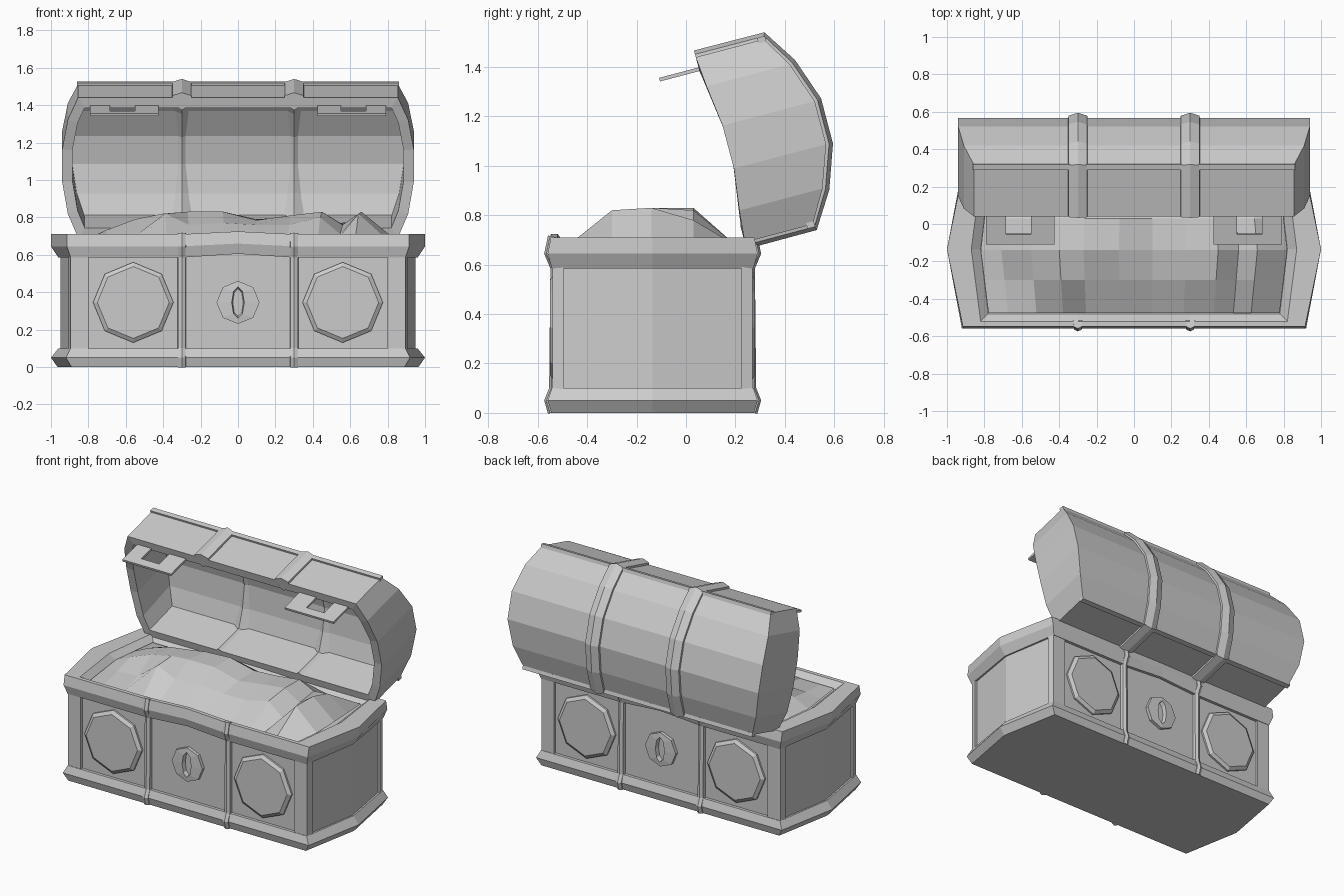
import bpy, bmesh
from math import cos, sin, pi, radians
from mathutils import Vector, Matrix

if "Cube" in bpy.data.objects:
    bpy.data.objects.remove(bpy.data.objects["Cube"])

CY = -0.135                                   # centre of the chest body in y
LID = Matrix.Translation((0, 0.235, 0.70)) @ Matrix.Rotation(radians(-75.2), 4, 'X')


def loft(name, rings, closed=True, cap0=True, cap1=True, mat=None, drop=None):
    """Skin equal-length rings of points into one flat-shaded object."""
    bm = bmesh.new()
    vs = [[bm.verts.new(p) for p in r] for r in rings]
    n = len(rings[0])
    for a, b in zip(vs, vs[1:]):
        for i in range(n if closed else n - 1):
            j = (i + 1) % n
            bm.faces.new((a[i], a[j], b[j], b[i]))
    if closed and cap0:
        bm.faces.new(vs[0])
    if closed and cap1:
        bm.faces.new(vs[-1])
    bmesh.ops.recalc_face_normals(bm, faces=bm.faces)
    if drop:
        bmesh.ops.delete(bm, geom=[f for f in bm.faces if drop(f)], context='FACES')
    me = bpy.data.meshes.new(name)
    bm.to_mesh(me)
    bm.free()
    ob = bpy.data.objects.new(name, me)
    bpy.context.collection.objects.link(ob)
    if mat:
        ob.matrix_world = mat
    return ob


def plan(z, c, e, h, bulge=0.0):
    """Chest footprint: long front and back, ends folded to a point."""
    xs = [-c, -0.3, 0, 0.3, c]
    zz = lambda x: z + (bulge if x == 0 else 0)
    return ([(x, CY - h, zz(x)) for x in xs] + [(e, CY, z)] +
            [(x, CY + h, zz(x)) for x in xs[::-1]] + [(-e, CY, z)])


def strap(name, path, x, section, centre, mat=None, sign=1):
    """Sweep a peaked section along a (y, z) path, facing away from centre."""
    pts = [Vector(p) for p in path]
    rings = []
    for i, p in enumerate(pts):
        t = (pts[min(i + 1, len(pts) - 1)] - pts[max(i - 1, 0)]).normalized()
        n = Vector((t.y, -t.x))
        if n.dot(p - Vector(centre)) < 0:
            n = -n
        rings.append([(x + dx, p.x + n.x * h * sign, p.y + n.y * h * sign) for dx, h in section])
    return loft(name, rings, mat=mat)


def octagon(rx, rz, cx, y, cz=0.345):
    return [(cx + rx * cos(k * pi / 4), y, cz + rz * sin(k * pi / 4)) for k in range(8)]


# chest body with bottom and top rims
loft("body", [plan(0.08, 0.885, 0.95, 0.388), plan(0.63, 0.885, 0.95, 0.388)])
loft("bottom_rim", [plan(0, 0.89, 0.965, 0.41), plan(0.05, 0.92, 1.0, 0.425),
                    plan(0.10, 0.895, 0.96, 0.408), plan(0.10, 0.86, 0.92, 0.37)])
loft("top_rim", [plan(0.585, 0.86, 0.92, 0.37, 0.02), plan(0.585, 0.895, 0.96, 0.408, 0.02),
                 plan(0.645, 0.915, 1.0, 0.425, 0.015), plan(0.71, 0.915, 1.0, 0.412, 0.015),
                 plan(0.71, 0.82, 0.87, 0.385, 0.015), plan(0.67, 0.78, 0.82, 0.345)])

# corner posts, straps, medallions and lock plates on front and back
rim_path = [(0.41, 0.0), (0.425, 0.05), (0.405, 0.10), (0.40, 0.585), (0.425, 0.645), (0.41, 0.715)]
for s, side in ((-1, "front"), (1, "back")):
    Y = lambda d: CY + s * d
    for m, hand in ((-1, "left"), (1, "right")):
        post = [(0.80, 0.37), (0.80, 0.405), (0.895, 0.405), (0.905, 0.36), (0.87, 0.36)]
        loft(f"{side}_{hand}_corner_post",
             [[(m * x, Y(d), z) for x, d in post] for z in (0.09, 0.60)])
        strap(f"{side}_{hand}_body_strap", [(Y(d), z) for d, z in rim_path], m * 0.30,
              [(-0.025, -0.03), (-0.02, 0.005), (0, 0.014), (0.02, 0.005), (0.025, -0.03)], (CY, 0.35))
        loft(f"{side}_{hand}_medallion",
             [octagon(0.215, 0.215, m * 0.56, Y(0.38)), octagon(0.215, 0.215, m * 0.56, Y(0.40)),
              octagon(0.192, 0.192, m * 0.56, Y(0.415))])
    loft(f"{side}_lock_plate",
         [octagon(0.115, 0.115, 0, Y(0.38)), octagon(0.115, 0.115, 0, Y(0.41)),
          octagon(0.034, 0.085, 0, Y(0.415)), octagon(0.028, 0.075, 0, Y(0.389))], cap1=True)

# treasure heap
xs = [-.82, -.71, -.55, -.40, -.27, -.08, .10, .28, .45, .56, .66, .82]
front = [.68, .70, .71, .82, .76, .77, .76, .76, .80, .71, .82, .68]
ridge = [.68, .73, .79, .82, .83, .83, .785, .81, .83, .76, .83, .70]
back = [.68, .73, .78, .80, .82, .83, .79, .80, .82, .77, .78, .69]
rows = [(-0.475, [0.68] * 12), (-0.30, front), (-0.14, ridge), (0.03, back), (0.20, [0.68] * 12)]
loft("treasure_heap", [[(x * (1 - 0.15 * abs(y - CY)), y, z) for x, z in zip(xs, zs)]
                       for y, zs in rows], closed=False)

# barrel lid shell: depth u from the hinge, height v, half width w, lower edge b
arch = [(-0.01, .285, .855, 0), (.12, .36, .91, .012), (.29, .42, .94, .034),
        (.47, .42, .94, .034), (.64, .36, .91, .012), (.765, .285, .855, 0)]
lid = loft("lid", [[(-w, -u, b), (-w, -u, v), (w, -u, v), (w, -u, b)] for u, v, w, b in arch],
           mat=LID, drop=lambda f: f.normal.z < -0.7)
mod = lid.modifiers.new("thickness", 'SOLIDIFY')
mod.thickness = 0.055
mod.offset = -1
mod.use_even_offset = True

# lid edge trims
for u, name in ((-0.01, "back"), (0.765, "front")):
    q = [(-0.012, -0.02), (0.012, -0.02), (0.012, 0.012), (-0.012, 0.012)]
    loft(f"lid_{name}_trim", [[(x, -u + a, 0.28 + b) for a, b in q] for x in (-0.86, 0.86)], mat=LID)

# lid straps outside, low ribs inside, and hasps
outer = [(0.01, 0)] + [(-u, v) for u, v, w, b in arch] + [(-0.765, 0)]
inner = [(-0.045, 0)] + [(-0.3775 + (0.3775 - u) * 0.86, v - 0.055) for u, v, w, b in arch] + [(-0.71, 0)]
for m, hand in ((-1, "left"), (1, "right")):
    strap(f"lid_{hand}_strap", outer, m * 0.30,
          [(-0.055, -0.02), (-0.05, 0.012), (0, 0.028), (0.05, 0.012), (0.055, -0.02)],
          (-0.3775, 0.1), LID)
    strap(f"lid_{hand}_inner_rib", inner, m * 0.30,
          [(-0.05, -0.02), (0, 0.014), (0.05, -0.02)], (-0.3775, 0.1), LID, -1)
    hasp = [(.425, .01), (.425, -.165), (.79, -.165), (.79, .01),
            (.685, .01), (.685, -.11), (.55, -.11), (.55, .01)]
    loft(f"{hand}_hasp", [[(m * x, -u, v) for x, v in hasp] for u in (0.707, 0.722)], mat=LID)
